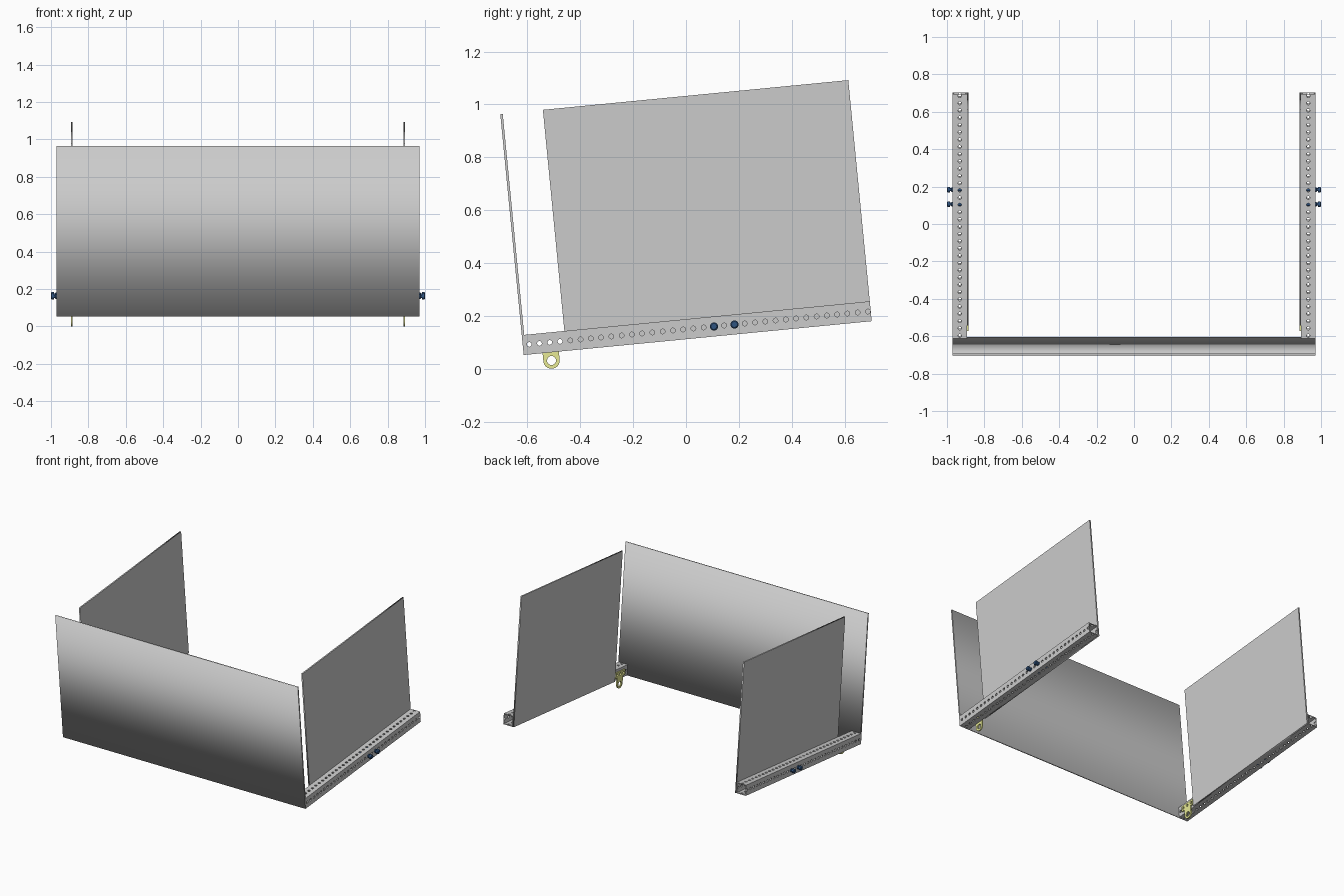
import bpy, bmesh
from math import pi, sin, cos, radians
from mathutils import Matrix, Vector

if "Cube" in bpy.data.objects:
    bpy.data.objects.remove(bpy.data.objects["Cube"])

# Tilted frame: u runs back along the rails, v is up from the rail underside
TILT = Matrix.Translation((0, -0.614, 0.052)) @ Matrix.Rotation(radians(5.55), 4, 'X')
LEN, SHEET, TUBE, WALL = 1.3227, 0.0094, 0.0755, 0.006
X_OUT = 0.9695
X_IN = X_OUT - TUBE
HEIGHT = 0.916
HOLE_U = [0.0248 + 0.039 * i for i in range(34)]
SIDE = Matrix(((0, 0, 1, 0), (1, 0, 0, 0), (0, 1, 0, 0), (0, 0, 0, 1)))   # (a,b,c) -> u=a, v=b, x=c
FLAT = Matrix(((0, -1, 0, 0), (1, 0, 0, 0), (0, 0, 1, 0), (0, 0, 0, 1)))  # (a,b,c) -> u=a, x=-b, v=c


def rect(a0, a1, b0, b1):
    return [(a0, b0), (a1, b0), (a1, b1), (a0, b1)]


def circle(a, b, r, n=16):
    return [(a + r * cos(2 * pi * i / n), b + r * sin(2 * pi * i / n)) for i in range(n)]


def add_plate(bm, loops, thickness, matrix):
    """Filled outline (first loop) with holes (other loops), extruded both ways."""
    cu = bpy.data.curves.new("profile", 'CURVE')
    cu.dimensions, cu.fill_mode, cu.extrude = '2D', 'BOTH', thickness / 2
    for pts in loops:
        s = cu.splines.new('POLY')
        s.points.add(len(pts) - 1)
        for p, (a, b) in zip(s.points, pts):
            p.co = (a, b, 0, 1)
        s.use_cyclic_u = True
    ob = bpy.data.objects.new("profile", cu)
    bpy.context.collection.objects.link(ob)
    dg = bpy.context.evaluated_depsgraph_get()
    me = bpy.data.meshes.new_from_object(ob.evaluated_get(dg))
    me.transform(TILT @ matrix)
    bm.from_mesh(me)
    bpy.data.objects.remove(ob)
    bpy.data.curves.remove(cu)
    bpy.data.meshes.remove(me)


def finish(bm, name, colour=None, mirror=True, smooth=False):
    bmesh.ops.remove_doubles(bm, verts=bm.verts, dist=1e-5)
    bmesh.ops.recalc_face_normals(bm, faces=bm.faces)
    me = bpy.data.meshes.new(name)
    bm.to_mesh(me)
    bm.free()
    me.materials.clear()
    ob = bpy.data.objects.new(name, me)
    bpy.context.collection.objects.link(ob)
    if colour:
        mat = bpy.data.materials.new(name + "_colour")
        mat.diffuse_color = colour
        mat.use_nodes = True
        mat.node_tree.nodes["Principled BSDF"].inputs["Base Color"].default_value = mat.diffuse_color
        me.materials.append(mat)
    if mirror:
        ob.modifiers.new("mirror", 'MIRROR').use_mirror_merge = False
    if smooth:
        bpy.ops.object.select_all(action='DESELECT')
        ob.select_set(True)
        bpy.context.view_layer.objects.active = ob
        bpy.ops.object.shade_smooth_by_angle(angle=radians(30))
    return ob


# Front sheet
bm = bmesh.new()
add_plate(bm, [rect(0, SHEET, 0, HEIGHT)], 2 * X_OUT, SIDE)
finish(bm, "front_sheet", mirror=False)

# Side sheets, fixed to the inner face of each rail
bm = bmesh.new()
add_plate(bm, [rect(0.162, LEN, 0, HEIGHT)], SHEET,
          Matrix.Translation((X_IN - SHEET / 2, 0, 0)) @ SIDE)
finish(bm, "side_sheet")

# Perforated square tube rails
bm = bmesh.new()
mid = TUBE / 2
side_loops = [rect(SHEET, LEN, 0, TUBE)] + [circle(u, mid, 0.009) for u in HOLE_U]
flat_loops = [rect(SHEET, LEN, WALL - mid, mid - WALL)] + [circle(u, 0, 0.009) for u in HOLE_U]
for x in (X_IN + WALL / 2, X_OUT - WALL / 2):
    add_plate(bm, side_loops, WALL, Matrix.Translation((x, 0, 0)) @ SIDE)
for v in (WALL / 2, TUBE - WALL / 2):
    add_plate(bm, flat_loops, WALL, Matrix.Translation((X_IN + mid, 0, v)) @ FLAT)
finish(bm, "perforated_rail", smooth=True)

# Yellow hanger bearings: three-hole base with a ring below
bm = bmesh.new()
cu_, cv, r = HOLE_U[2], -0.031, 0.031
base_b, base_t, half = mid - 0.0195, mid + 0.0195, 0.056
outline = [(cu_ - half, base_t), (cu_ - half, base_b), (cu_ - r, base_b)]
outline += [(cu_ - r * cos(pi * i / 16), cv - r * sin(pi * i / 16)) for i in range(17)]
outline += [(cu_ + r, base_b), (cu_ + half, base_b), (cu_ + half, base_t)]
loops = [outline, circle(cu_, cv, 0.017, 24)] + [circle(u, mid, 0.009) for u in HOLE_U[1:4]]
add_plate(bm, loops, SHEET, Matrix.Translation((X_IN - SHEET / 2, 0, 0)) @ SIDE)
finish(bm, "hanger_bearing", (0.8, 0.82, 0.3, 1), smooth=True)

# Navy studs on the outer rail faces, turned from a profile
bm = bmesh.new()
profile = [(X_IN, 0), (X_IN, 0.0085), (X_OUT, 0.0085), (X_OUT, 0.013), (0.976, 0.013), (0.978, 0.008),
           (0.983, 0.008), (0.985, 0.0155), (0.996, 0.0155), (1.0, 0.011), (1.0, 0)]
for u in (HOLE_U[18], HOLE_U[20]):
    vs = [bm.verts.new(TILT @ Vector((x, u, mid + rad))) for x, rad in profile]
    es = [bm.edges.new(pair) for pair in zip(vs, vs[1:])]
    bmesh.ops.spin(bm, geom=vs + es, cent=TILT @ Vector((0, u, mid)), axis=(1, 0, 0),
                   angle=2 * pi, steps=20, use_merge=True)
finish(bm, "stud", (0.03, 0.09, 0.22, 1), smooth=True)
